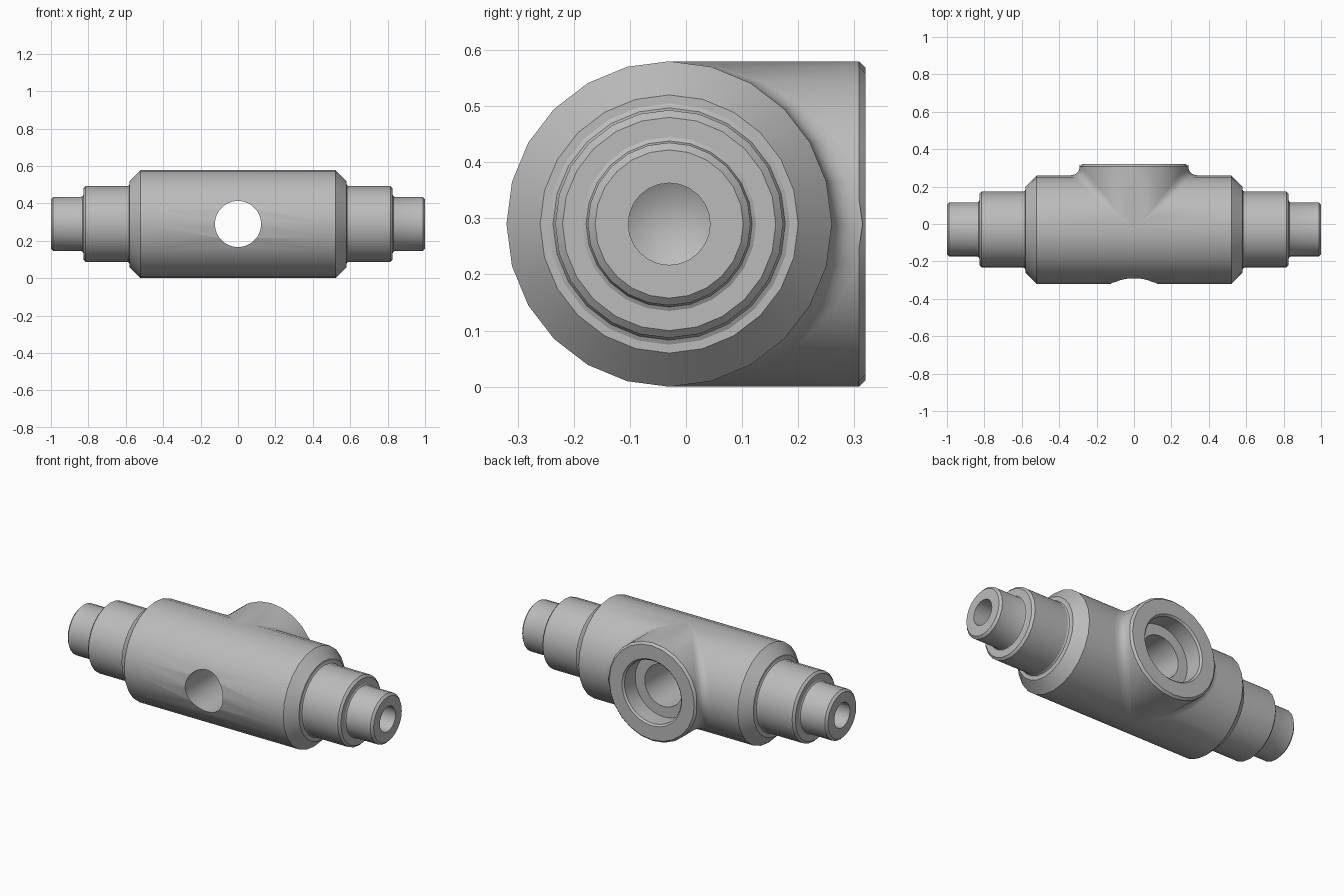
import bpy, bmesh, math
from mathutils import Vector

cube = bpy.data.objects.get("Cube")
if cube:
    bpy.data.objects.remove(cube, do_unlink=True)

SEGMENTS = 24
R = 0.29                       # radius of the main barrel and of the boss
CENTRE = Vector((0, -0.03, R))

steel = bpy.data.materials.new("grey_steel")
steel.use_nodes = True
GREY = (0.5, 0.5, 0.5, 1)
steel.diffuse_color = GREY
steel.node_tree.nodes["Principled BSDF"].inputs["Base Color"].default_value = GREY


def make_object(name, bm):
    bmesh.ops.remove_doubles(bm, verts=bm.verts, dist=1e-5)
    bmesh.ops.recalc_face_normals(bm, faces=bm.faces)
    mesh = bpy.data.meshes.new(name)
    bm.to_mesh(mesh)
    bm.free()
    mesh.materials.append(steel)
    obj = bpy.data.objects.new(name, mesh)
    bpy.context.collection.objects.link(obj)
    return obj


def skin(bm, rows, closed=True):
    """Join neighbouring rows of points with faces."""
    grid = [[bm.verts.new(p) for p in row] for row in rows]
    count = len(grid)
    for i in range(count if closed else count - 1):
        a, b = grid[i], grid[(i + 1) % count]
        for j in range(len(a) - 1):
            bm.faces.new((a[j], a[j + 1], b[j + 1], b[j]))


def revolve(name, profile, axis, segments=SEGMENTS):
    """Turn (distance along axis, radius) points around the x or y axis."""
    rows = []
    for i in range(segments):
        t = 2 * math.pi * i / segments
        c, s = math.cos(t), math.sin(t)
        rows.append([CENTRE + (Vector((d, r * c, r * s)) if axis == "x"
                               else Vector((r * c, d, r * s)))
                     for d, r in profile])
    bm = bmesh.new()
    skin(bm, rows)
    # drop slivers left where the profile meets the axis
    bmesh.ops.remove_doubles(bm, verts=bm.verts, dist=1e-5)
    return make_object(name, bm)


def boolean(target, other, operation):
    mod = target.modifiers.new(operation, "BOOLEAN")
    mod.object, mod.operation, mod.solver = other, operation, "EXACT"
    bpy.context.view_layer.objects.active = target
    bpy.ops.object.modifier_apply(modifier=mod.name)
    bpy.data.objects.remove(other, do_unlink=True)


def smooth(obj, angle):
    bpy.ops.object.select_all(action="DESELECT")
    obj.select_set(True)
    bpy.context.view_layer.objects.active = obj
    bpy.ops.object.shade_smooth_by_angle(angle=math.radians(angle))


# Stepped barrel with a blind, cone-tipped bore in each end
half = [(0.52, R), (0.58, 0.23), (0.58, 0.215), (0.584, 0.207), (0.592, 0.203),
        (0.815, 0.203), (0.827, 0.19), (0.827, 0.155), (0.831, 0.148),
        (0.838, 0.145), (0.988, 0.145), (1.0, 0.132), (1.0, 0.073),
        (0.75, 0.073), (0.706, 0)]
barrel = revolve("stepped_barrel", [(-d, r) for d, r in reversed(half)] + half, "x")

# Boss of equal radius on the back
back = 0.35
boss = revolve("boss", [(0, 0), (0, R), (back - 0.012, R), (back, R - 0.012), (back, 0)], "y")
boolean(barrel, boss, "UNION")

# Cross hole with a counterbore in the boss
cutter = revolve("bore_cutter", [(-0.5, 0), (-0.5, 0.123), (0.24, 0.123), (0.24, 0.185),
                                 (back - 0.01, 0.185), (back + 0.01, 0.205),
                                 (back + 0.01, 0)], "y", 48)
cutter.hide_render = True
boolean(barrel, cutter, "DIFFERENCE")
smooth(barrel, 25)

# Tapering fillets where the boss meets the barrel
bm = bmesh.new()
STEPS = 6
for side in (1, -1):
    rows = []
    for i in range(SEGMENTS // 2 + 1):
        t = math.pi * (i / (SEGMENTS // 2) - 0.5)
        c, s = math.cos(t), math.sin(t)
        corner = CENTRE + Vector((side * R * c, R * c, R * s))
        reach = 0.055 * c
        on_boss = corner + Vector((0, reach, 0))
        on_barrel = corner + Vector((side * reach, 0, 0))
        rows.append([on_boss * (1 - k) ** 2 + corner * 2 * k * (1 - k) + on_barrel * k ** 2
                     for k in (n / STEPS for n in range(STEPS + 1))])
    skin(bm, rows, closed=False)
fillet = make_object("boss_fillet", bm)
# the strips are open, so face them towards the back
fillet.data.update()
if sum(p.normal.y * p.area for p in fillet.data.polygons) < 0:
    fillet.data.flip_normals()
smooth(fillet, 40)
